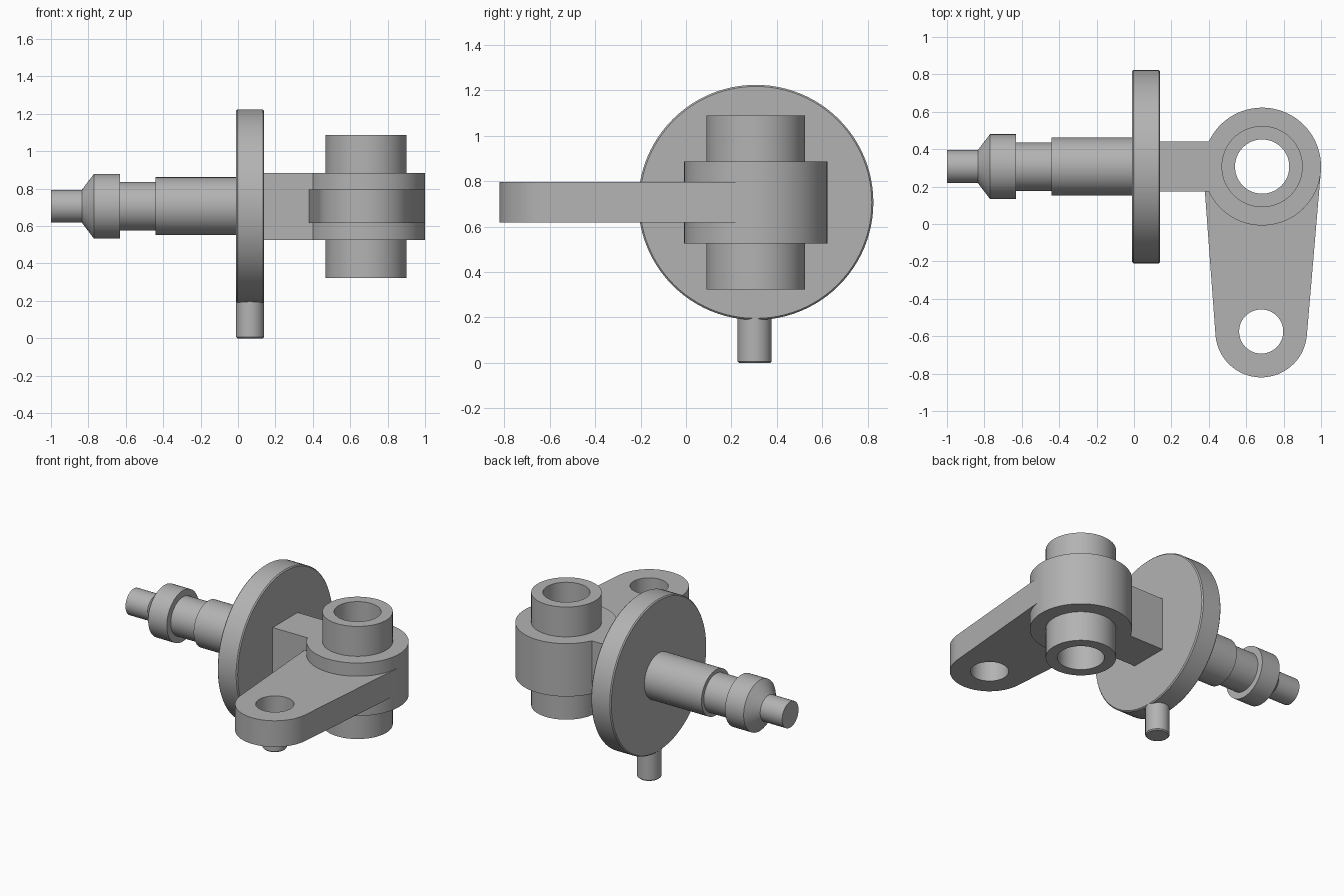
import bpy
import bmesh
from math import asin, cos, sin, pi, radians
from mathutils import Matrix, Vector

default_cube = bpy.data.objects.get("Cube")
if default_cube:
    bpy.data.objects.remove(default_cube, do_unlink=True)

# Single plain grey for the whole part
GREY = (0.45, 0.45, 0.45, 1)
steel = bpy.data.materials.new("plain_grey")
steel.use_nodes = True
steel.diffuse_color = GREY
steel.node_tree.nodes["Principled BSDF"].inputs["Base Color"].default_value = GREY

# Main dimensions
SHAFT_Y, SHAFT_Z = 0.307, 0.706
HUB = Vector((0.685, SHAFT_Y))
HUB_R, HUB_LOW, HUB_HIGH = 0.315, 0.525, 0.885
EYE = Vector((0.68, -0.575))
EYE_R, EYE_HOLE = 0.245, 0.118
SEGMENTS = 96


def finish(name, bm):
    bmesh.ops.recalc_face_normals(bm, faces=bm.faces)
    mesh = bpy.data.meshes.new(name)
    bm.to_mesh(mesh)
    bm.free()
    mesh.materials.append(steel)
    mesh.shade_smooth()
    mesh.set_sharp_from_angle(angle=radians(25))
    obj = bpy.data.objects.new(name, mesh)
    bpy.context.collection.objects.link(obj)
    return obj


def lathe(name, profile, origin, along_x=False, closed=False):
    """Turn (radius, height) points about z, or about x when along_x is set."""
    bm = bmesh.new()
    rings = []
    for r, h in profile:
        rings.append([bm.verts.new((r * cos(2 * pi * i / SEGMENTS),
                                    r * sin(2 * pi * i / SEGMENTS), h))
                      for i in range(SEGMENTS)])
    pairs = list(zip(rings, rings[1:]))
    if closed:
        pairs.append((rings[-1], rings[0]))
    else:
        bm.faces.new(rings[0])
        bm.faces.new(rings[-1])
    for a, b in pairs:
        for i in range(SEGMENTS):
            j = (i + 1) % SEGMENTS
            bm.faces.new((a[i], a[j], b[j], b[i]))
    turn = Matrix.Rotation(pi / 2, 4, "Y") if along_x else Matrix()
    bm.transform(Matrix.Translation(origin) @ turn)
    return finish(name, bm)


def arc(centre, radius, start, end, steps=48):
    return [centre + radius * Vector((cos(t), sin(t)))
            for t in (start + (end - start) * i / steps for i in range(steps + 1))]


def plate(name, loops, low, high):
    """Extrude an outline, with optional hole loops, between two heights."""
    bm = bmesh.new()
    edges = []
    for loop in loops:
        verts = [bm.verts.new((p.x, p.y, low)) for p in loop]
        edges += [bm.edges.new((v, verts[i - 1])) for i, v in enumerate(verts)]
    bmesh.ops.triangle_fill(bm, edges=edges, use_beauty=True)
    result = bmesh.ops.extrude_face_region(bm, geom=bm.faces[:], use_keep_orig=True)
    top = [g for g in result["geom"] if isinstance(g, bmesh.types.BMVert)]
    bmesh.ops.translate(bm, verts=top, vec=(0, 0, high - low))
    return finish(name, bm)


axis = (0, SHAFT_Y, SHAFT_Z)

# Stepped shaft with a coned collar
lathe("stepped_shaft",
      [(0.088, -1), (0.088, -0.835), (0.173, -0.77), (0.173, -0.63),
       (0.13, -0.63), (0.13, -0.44), (0.155, -0.44), (0.155, 0.05)],
      axis, along_x=True)

# Round flange with slightly eased rims
lathe("flange_disc",
      [(0.51, -0.01), (0.517, -0.003), (0.517, 0.133), (0.51, 0.14)],
      axis, along_x=True)

# Pin below the flange
lathe("locating_pin", [(0.068, 0), (0.075, 0.007), (0.075, 0.25)],
      (0.065, SHAFT_Y - 0.005, 0))

# Bored hub with a sleeve above and below
lathe("bored_hub",
      [(0.145, 0.322), (0.217, 0.322), (0.217, HUB_LOW), (HUB_R, HUB_LOW),
       (HUB_R, HUB_HIGH), (0.217, HUB_HIGH), (0.217, 1.088), (0.145, 1.088)],
      (HUB.x, HUB.y, 0), closed=True)

# Block joining flange and hub, its end following the hub wall
half = 0.135
spread = asin(half / HUB_R)
end = arc(HUB, HUB_R - 0.002, pi - spread, pi + spread, 12)
plate("neck_block",
      [[Vector((0.13, end[0].y))] + end + [Vector((0.13, end[-1].y))]],
      HUB_LOW, HUB_HIGH)

# Tapered arm tangent to the hub, with a round eye at its end
tilt = asin((HUB_R - EYE_R) / (HUB - EYE).length)
outline = (arc(EYE, EYE_R, pi + tilt, 2 * pi - tilt)
           + arc(HUB, HUB_R, -tilt, -tilt, 1)[:1]
           + arc(HUB, 0.23, -tilt, tilt - pi)
           + arc(HUB, HUB_R, pi + tilt, pi + tilt, 1)[:1])
eye_hole = arc(EYE, EYE_HOLE, 0, 2 * pi)[:-1]
plate("lever_arm", [outline, eye_hole], 0.617, 0.795)
